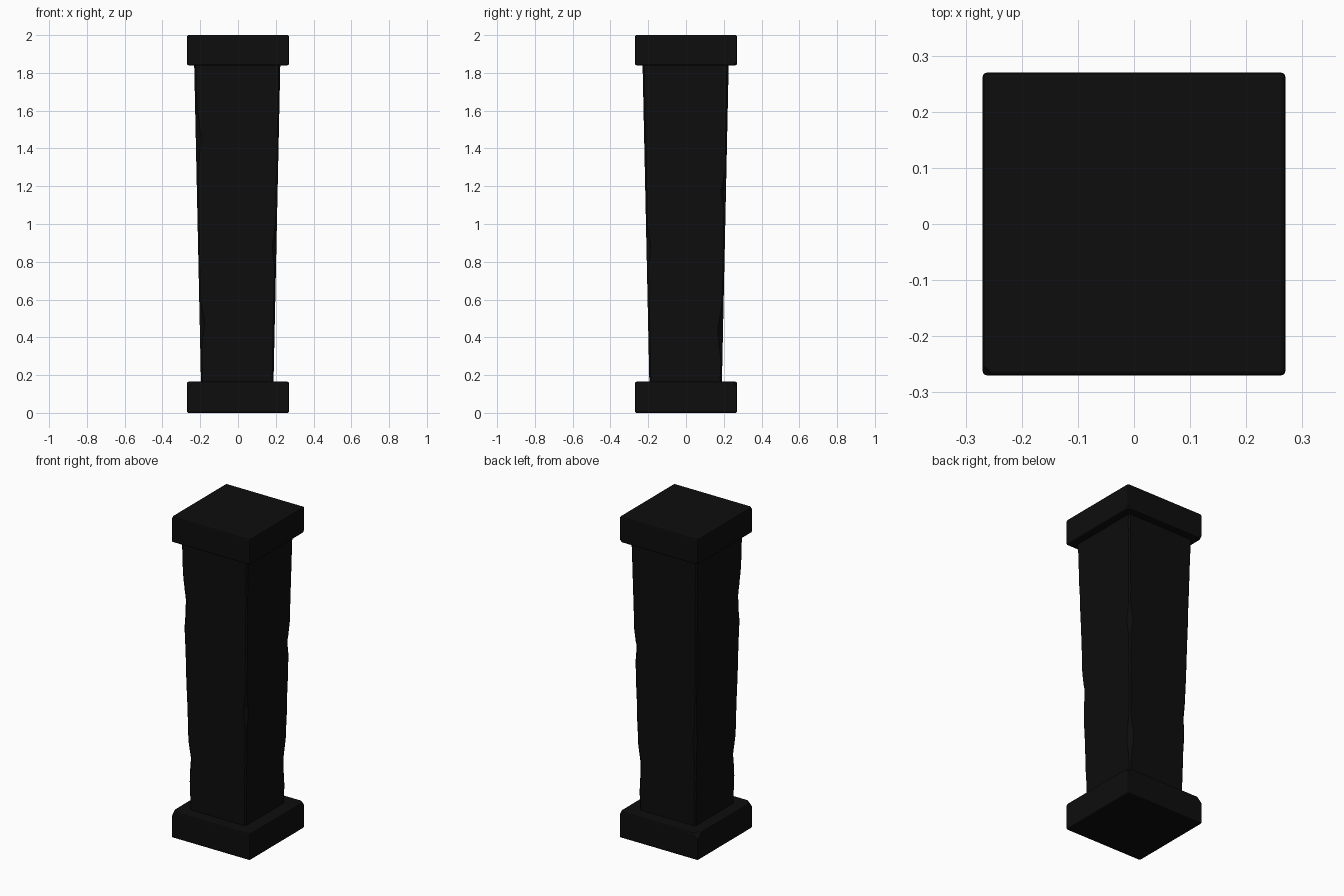
import bpy
import bmesh
import random
from mathutils import Vector

random.seed(4)
cube = bpy.data.objects.get("Cube")
if cube:
    bpy.data.objects.remove(cube, do_unlink=True)

# One flat near-black stone
stone = bpy.data.materials.new("black_stone")
stone.use_nodes = True
colour = (0.004, 0.004, 0.004, 1)
stone.diffuse_color = colour
stone.node_tree.nodes["Principled BSDF"].inputs["Base Color"].default_value = colour

CORNERS = [(-1, -1), (1, -1), (1, 1), (-1, 1)]


def finish(name, bm):
    bmesh.ops.recalc_face_normals(bm, faces=bm.faces[:])
    mesh = bpy.data.meshes.new(name)
    bm.to_mesh(mesh)
    bm.free()
    mesh.materials.append(stone)
    obj = bpy.data.objects.new(name, mesh)
    bpy.context.collection.objects.link(obj)
    return obj


def slab(name, z0, z1, half, chips):
    """Bevelled square block with slanted chips cut off its corners."""
    bm = bmesh.new()
    bmesh.ops.create_cube(bm, size=1)
    for v in bm.verts:
        v.co = Vector((v.co.x * 2 * half, v.co.y * 2 * half,
                       z1 if v.co.z > 0 else z0))
    bmesh.ops.bevel(bm, geom=bm.edges[:], offset=0.008, segments=2,
                    profile=0.5, affect='EDGES')
    for sx, sy, sz, depth in chips:
        corner = Vector((sx * half, sy * half, z1 if sz > 0 else z0))
        normal = Vector((sx, sy, sz)).normalized()
        cut = bmesh.ops.bisect_plane(
            bm, geom=bm.verts[:] + bm.edges[:] + bm.faces[:],
            plane_co=corner - normal * depth, plane_no=normal, clear_outer=True)
        rim = [e for e in cut["geom_cut"] if isinstance(e, bmesh.types.BMEdge)]
        bmesh.ops.holes_fill(bm, edges=rim, sides=0)
    return finish(name, bm)


def shaft(name, z0, z1, half0, half1, notches, rings=48):
    """Tapered square shaft whose corner chamfers widen at worn notches."""
    bm = bmesh.new()
    loops = []
    for i in range(rings + 1):
        t = i / rings
        z = z0 + (z1 - z0) * t
        half = half0 + (half1 - half0) * t
        loop = []
        for k, (sx, sy) in enumerate(CORNERS):
            wear = 0.007 + random.uniform(0, 0.003)
            for corner, height, depth, spread in notches:
                if corner == k:
                    wear += depth * max(0, 1 - abs(z - height) / spread)
            ends = [(sx * half - 0.004, sy * (half - wear) - 0.002, z),
                    (sx * (half - wear) - 0.004, sy * half - 0.002, z)]
            if sx * sy > 0:
                ends.reverse() if sx > 0 else None
                ends = ends if sx < 0 else ends[::-1]
            else:
                ends.reverse()
            loop += [bm.verts.new(e) for e in ends]
        loops.append(loop)
    n = len(loops[0])
    for low, high in zip(loops, loops[1:]):
        for j in range(n):
            m = (j + 1) % n
            bm.faces.new((low[j], low[m], high[m], high[j]))
    bm.faces.new(loops[0])
    bm.faces.new(loops[-1])
    return finish(name, bm)


# Base and cap blocks
slab("base_block", 0, 0.165, 0.27,
     [(-1, -1, 1, 0.022), (1, 1, 1, 0.016), (-1, 1, 1, 0.022), (1, -1, 1, 0.01)])
slab("cap_block", 1.84, 2.0, 0.27,
     [(-1, -1, 1, 0.012), (1, 1, -1, 0.012), (-1, 1, -1, 0.014), (1, -1, 1, 0.008)])

# Shaft, widening upward, with chipped corners: (corner, height, depth, spread)
shaft("tapered_shaft", 0.16, 1.845, 0.192, 0.228, [
    (0, 1.46, 0.02, 0.16), (0, 0.48, 0.018, 0.12),
    (2, 1.17, 0.018, 0.1), (2, 0.43, 0.02, 0.14),
    (1, 0.88, 0.015, 0.1), (3, 0.7, 0.01, 0.1)])
